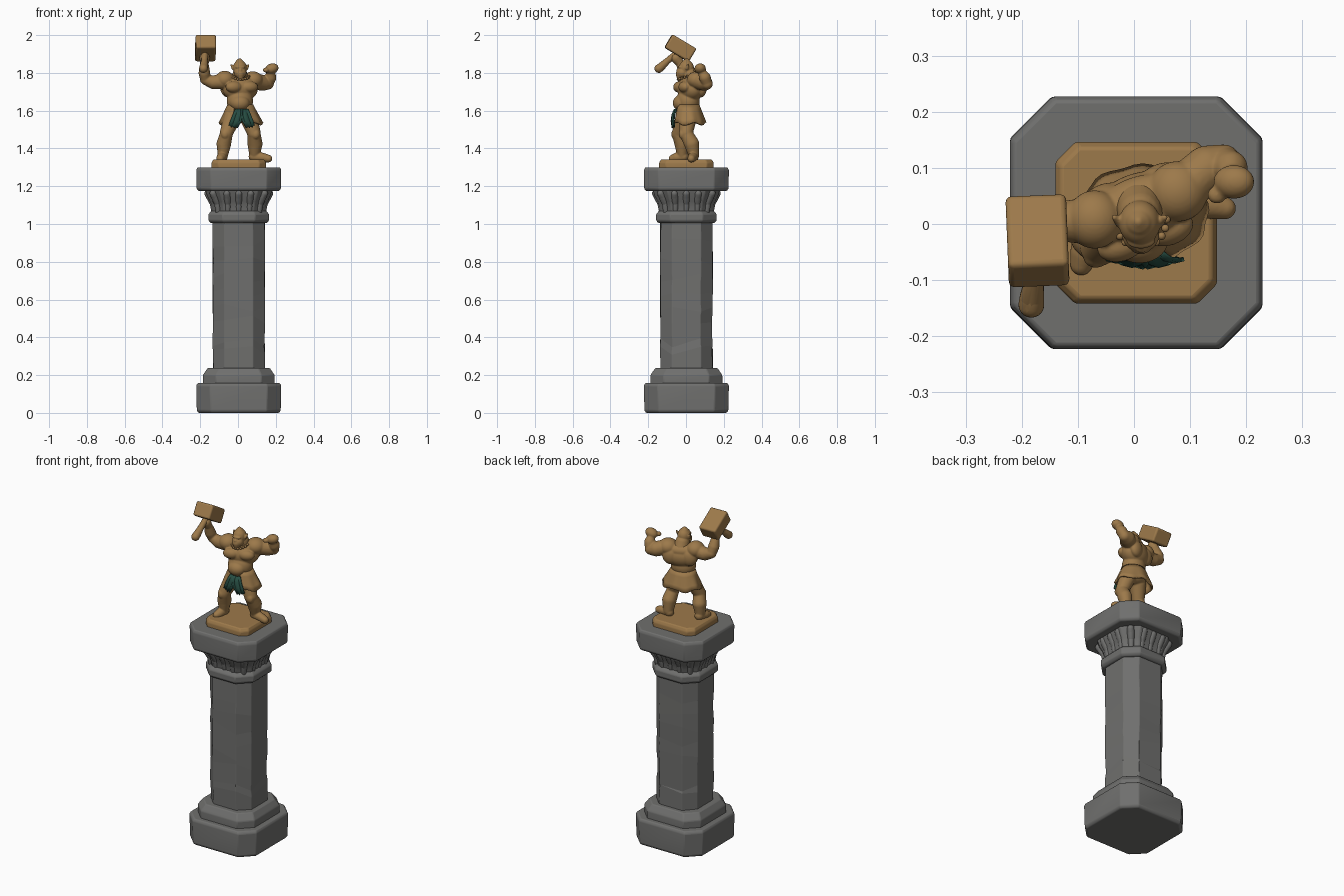
import bpy, bmesh, math, random
from math import sin, cos, pi
from mathutils import Vector, Matrix, Euler

cube = bpy.data.objects.get("Cube")
if cube:
    bpy.data.objects.remove(cube, do_unlink=True)

random.seed(4)
CENTRE = Vector((.004, .002, 0))


def material(name, rgb):
    m = bpy.data.materials.new(name)
    m.use_nodes = True
    m.diffuse_color = (*rgb, 1)
    b = m.node_tree.nodes["Principled BSDF"]
    b.inputs["Base Color"].default_value = (*rgb, 1)
    b.inputs["Roughness"].default_value = 0.8
    return m


stone = material("grey_stone", (0.16, 0.16, 0.155))
bronze = material("bronze", (0.335, 0.192, 0.069))
green = material("dark_green_cloth", (0.02, 0.075, 0.055))


def make(name, bm, mat, sharp=35):
    bmesh.ops.recalc_face_normals(bm, faces=bm.faces)
    me = bpy.data.meshes.new(name)
    bm.to_mesh(me)
    bm.free()
    me.materials.append(mat)
    ob = bpy.data.objects.new(name, me)
    bpy.context.collection.objects.link(ob)
    bpy.ops.object.select_all(action='DESELECT')
    ob.select_set(True)
    bpy.context.view_layer.objects.active = ob
    bpy.ops.object.shade_smooth_by_angle(angle=math.radians(sharp))
    return ob


def bevel(ob, width, segments=2):
    m = ob.modifiers.new("soft_edges", 'BEVEL')
    m.width, m.segments, m.limit_method = width, segments, 'ANGLE'
    m.angle_limit = math.radians(25)
    return ob


def block(name, profile, cut, mat, width=0.005, wear=0):
    """Stack of chamfered squares; profile is (height, half width), wear chips the corners inward."""
    bm = bmesh.new()
    rings = []
    for z, h in profile:
        k = h - cut * h / profile[0][1]
        ring = []
        for x, y in [(h, -k), (h, k), (k, h), (-k, h), (-h, k), (-h, -k), (-k, -h), (k, -h)]:
            f = 1 - wear * random.random() ** 3
            ring.append(bm.verts.new((x * f, y * f, z + wear * random.uniform(-.6, .6))))
        rings.append(ring)
    for a, b in zip(rings, rings[1:]):
        for i in range(8):
            j = (i + 1) % 8
            bm.faces.new((a[i], a[j], b[j], b[i]))
    bm.faces.new(rings[0])
    bm.faces.new(rings[-1])
    ob = bevel(make(name, bm, mat), width)
    ob.location = CENTRE
    return ob


def limb(bm, *balls):
    """Tapered chain: hull between neighbouring balls (x, y, z, r)."""
    for a, b in zip(balls, balls[1:]):
        t = bmesh.new()
        for p in (a, b):
            bmesh.ops.create_icosphere(t, subdivisions=3, radius=p[3], matrix=Matrix.Translation(p[:3]))
        r = bmesh.ops.convex_hull(t, input=t.verts)
        junk = {g for g in r["geom_interior"] + r["geom_unused"] if isinstance(g, bmesh.types.BMVert)}
        bmesh.ops.delete(t, geom=list(junk), context='VERTS')
        me = bpy.data.meshes.new("part")
        t.to_mesh(me)
        t.free()
        bm.from_mesh(me)
        bpy.data.meshes.remove(me)


def blob(bm, loc, size, rot=(0, 0, 0)):
    m = Matrix.LocRotScale(Vector(loc), Euler(rot), Vector(size))
    bmesh.ops.create_icosphere(bm, subdivisions=4, radius=1, matrix=m)


def fuse(ob, voxel=0.004, repeat=3):
    r = ob.modifiers.new("fuse", 'REMESH')
    r.mode, r.voxel_size, r.use_smooth_shade = 'VOXEL', voxel, True
    s = ob.modifiers.new("soften", 'SMOOTH')
    s.factor, s.iterations = 0.5, repeat


# Column: foot, step, weathered shaft, collar, flare, top slab
block("column_foot", [(0, .213), (.012, .222), (.145, .225), (.158, .217)], .07, stone)
block("column_step", [(.15, .19), (.2, .19), (.212, .182), (.237, .165)], .07, stone)
levels = (.22, .33, .37, .5, .56, .64, .72, .8, .9, 1.03)
shaft = block("column_shaft", [(z, .14) for z in levels], .063, stone, .003, .045)
shaft.data.shade_flat()
block("column_collar", [(1.005, .148), (1.018, .16), (1.052, .16), (1.07, .145)], .068, stone)
block("capital_bell", [(1.05, .138), (1.09, .143), (1.12, .152), (1.15, .168), (1.185, .178)], .06, stone)
block("capital_slab", [(1.175, .214), (1.187, .223), (1.285, .225), (1.3, .218)], .072, stone)

# Broad leaves under the slab, three on each side and one per corner
bm = bmesh.new()
for q in range(4):
    spin = Matrix.Rotation(q * pi / 2, 3, 'Z')
    leaf = [(.13, 1.06, .014), (.136, 1.11, .018), (.152, 1.145, .021), (.163, 1.162, .019)]
    for s in (-.058, 0, .058):
        limb(bm, *[(*(spin @ Vector((r, s * (.6 + r * 3), z))), w) for r, z, w in leaf])
    limb(bm, *[(*(spin @ Vector((r * .83, r * .83, z))), w) for r, z, w in leaf])
make("capital_leaves", bm, stone, 50).location = CENTRE

# Statue plinth
block("statue_plinth", [(1.295, .144), (1.325, .144), (1.342, .134)], .035, bronze)

# Warrior body: torso, legs and arms fused into one sculpted form
bm = bmesh.new()
yaw = .33
blob(bm, (.012, .025, 1.715), (.096, .066, .068), (0, 0, yaw))
blob(bm, (.012, .03, 1.752), (.095, .055, .04), (0, 0, yaw))
blob(bm, (.01, .01, 1.65), (.07, .062, .07), (0, 0, .2))
blob(bm, (.01, -.026, 1.64), (.052, .044, .042))
blob(bm, (.01, .01, 1.585), (.072, .056, .045))
for s in (-1, 1):
    blob(bm, (.02 + s * .042, -.022 + s * .014, 1.725), (.045, .03, .03), (0, 0, yaw))
    blob(bm, (.0 + s * .05, .06 + s * .018, 1.72), (.045, .03, .05), (0, 0, yaw))
# right arm, raised with the hammer
blob(bm, (-.07, .008, 1.765), (.05, .052, .046))
limb(bm, (-.08, .005, 1.755, .042), (-.13, .005, 1.75, .036), (-.173, .004, 1.765, .028))
limb(bm, (-.173, .004, 1.765, .027), (-.178, -.01, 1.80, .031), (-.178, -.03, 1.85, .022), (-.176, -.052, 1.878, .028))
# left arm, flexed with a fist
blob(bm, (.078, .058, 1.762), (.054, .054, .046))
limb(bm, (.085, .06, 1.757, .043), (.13, .098, 1.747, .042), (.16, .112, 1.742, .03))
limb(bm, (.16, .112, 1.742, .028), (.172, .1, 1.775, .031), (.174, .085, 1.803, .021))
blob(bm, (.178, .075, 1.822), (.037, .03, .027), (0, -.3, 0))
blob(bm, (.148, .052, 1.815), (.017, .016, .013))
# legs with heavy calves and boots
limb(bm, (-.03, -.005, 1.565, .046), (-.062, -.04, 1.48, .035))
limb(bm, (-.062, -.04, 1.475, .034), (-.075, -.022, 1.425, .039), (-.08, -.02, 1.365, .027))
limb(bm, (-.08, -.012, 1.357, .026), (-.088, -.05, 1.352, .026), (-.094, -.072, 1.346, .02))
limb(bm, (.055, .012, 1.565, .046), (.085, 0, 1.48, .036))
limb(bm, (.085, .002, 1.475, .035), (.09, .03, 1.425, .04), (.088, .042, 1.365, .028))
limb(bm, (.082, .042, 1.357, .026), (.13, .034, 1.352, .025), (.162, .028, 1.346, .02))
for x, y in ((-.068, -.06), (.094, -.02)):
    blob(bm, (x, y, 1.475), (.022, .018, .026))
fuse(make("warrior_body", bm, bronze))

# Head with brow, jaw, beard, small ears and a domed crown
bm = bmesh.new()
blob(bm, (.01, .002, 1.825), (.037, .04, .042))
blob(bm, (.012, -.02, 1.80), (.033, .03, .03))
blob(bm, (.012, -.03, 1.83), (.026, .014, .009))
limb(bm, (.012, -.03, 1.825, .008), (.013, -.042, 1.812, .01))
limb(bm, (.012, -.03, 1.795, .024), (.014, -.036, 1.768, .01))
limb(bm, (.01, .02, 1.79, .04), (.01, .03, 1.76, .045))
limb(bm, (.009, .002, 1.848, .025), (.008, .004, 1.868, .01))
for s in (-1, 1):
    limb(bm, (.01 + s * .034, .004, 1.825, .011), (.01 + s * .045, .012, 1.842, .005))
fuse(make("warrior_head", bm, bronze), .003, 2)

# Beaded collar under the jaw
bm = bmesh.new()
for i in range(11):
    a = -pi + i * pi / 10
    blob(bm, (.012 + .046 * cos(a), .008 + .05 * sin(a), 1.782 + .016 * sin(a)), (.007, .007, .007))
make("bead_collar", bm, bronze, 60)

# Skirt, open at the front, flaring in soft folds
bm = bmesh.new()
rows = []
for t in (0, .25, .5, .75, 1):
    row = []
    for i in range(41):
        a = -pi / 2 + .45 + (2 * pi - .9) * i / 40
        fold = 1 + .03 * t * sin(a * 9)
        row.append(bm.verts.new((.012 + .004 * t + (.064 + .048 * t) * cos(a) * fold,
                                 .01 + .008 * t + (.056 + .027 * t) * sin(a) * fold,
                                 1.63 - .1 * t + .007 * t * sin(a * 5))))
    rows.append(row)
for a, b in zip(rows, rows[1:]):
    for i in range(40):
        bm.faces.new((a[i], a[i + 1], b[i + 1], b[i]))
skirt = make("skirt", bm, bronze, 60)
m = skirt.modifiers.new("thickness", 'SOLIDIFY')
m.thickness, m.offset = .01, 0

# Loincloth of two ragged flaps
bm = bmesh.new()
for s in (-1, 1):
    rows = []
    for z, inner, outer, y in ((1.61, -.004, .034, -.062), (1.58, -.003, .048, -.076), (1.545, .004, .062, -.082), (1.508, .026, .07, -.082)):
        row = []
        for i in range(7):
            x = inner + (outer - inner) * i / 6
            drop = (.006 * sin(i * 2.6) + .012 * i / 6) if z < 1.52 else 0
            row.append(bm.verts.new((.02 + s * x, y + .25 * x + .003 * sin(i * 2), z + drop)))
        rows.append(row)
    for a, b in zip(rows, rows[1:]):
        for i in range(6):
            bm.faces.new((a[i], a[i + 1], b[i + 1], b[i]))
cloth = make("loincloth", bm, green, 40)
m = cloth.modifiers.new("thickness", 'SOLIDIFY')
m.thickness = .008

# War hammer: block head and tapered handle
bm = bmesh.new()
bmesh.ops.create_cube(bm, size=1, matrix=Matrix.LocRotScale(
    Vector((-.172, -.03, 1.931)), Euler((-.54, 0, .04)), Vector((.108, .148, .082))))
bevel(make("hammer_head", bm, bronze), .01, 3)
bm = bmesh.new()
limb(bm, (-.174, -.03, 1.92, .016), (-.178, -.1, 1.862, .017), (-.182, -.132, 1.832, .022), (-.183, -.144, 1.823, .023))
make("hammer_handle", bm, bronze, 60)
